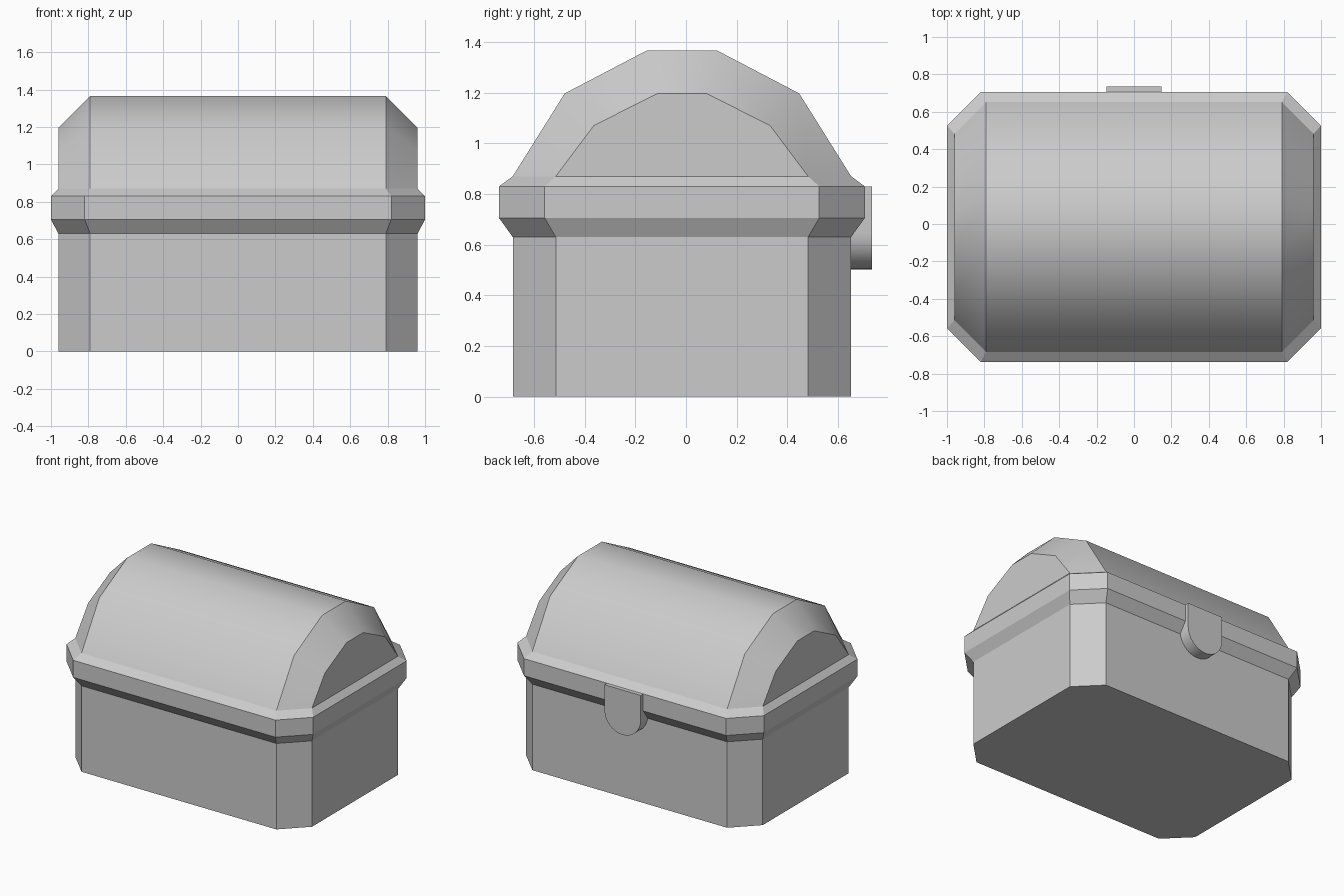
import bpy, bmesh, math

if "Cube" in bpy.data.objects:
    bpy.data.objects.remove(bpy.data.objects["Cube"])

YC = -0.016  # depth centre of the chest body


def octagon(hx, hy, cut, z):
    """Rectangle with cut corners, as a ring of points."""
    a, b = hx - cut, hy - cut
    return [(x, y + YC, z) for x, y in (
        (a, -hy), (hx, -b), (hx, b), (a, hy),
        (-a, hy), (-hx, b), (-hx, -b), (-a, -hy))]


def arch(x, half):
    """Mirror a half profile of (y, z) into a full arch at a given x."""
    pts = half + [(-y, z) for y, z in reversed(half)]
    return [(x, y + YC, z) for y, z in pts]


def loft(name, rings, smooth=None):
    """Skin a closed solid through rings with equal point counts."""
    bm = bmesh.new()
    loops = [[bm.verts.new(p) for p in ring] for ring in rings]
    n = len(loops[0])
    for lo, hi in zip(loops, loops[1:]):
        for i in range(n):
            j = (i + 1) % n
            bm.faces.new((lo[i], lo[j], hi[j], hi[i]))
    bm.faces.new(loops[0][::-1])
    bm.faces.new(loops[-1])
    bmesh.ops.recalc_face_normals(bm, faces=bm.faces[:])
    mesh = bpy.data.meshes.new(name)
    bm.to_mesh(mesh)
    bm.free()
    obj = bpy.data.objects.new(name, mesh)
    bpy.context.collection.objects.link(obj)
    if smooth:
        bpy.ops.object.select_all(action='DESELECT')
        obj.select_set(True)
        bpy.context.view_layer.objects.active = obj
        bpy.ops.object.shade_smooth_by_angle(angle=math.radians(smooth))
    return obj


# Box with cut corners, flaring out into the rim
loft("chest_box", [
    octagon(0.96, 0.668, 0.17, 0.0),
    octagon(0.96, 0.668, 0.17, 0.63),
    octagon(1.0, 0.722, 0.18, 0.705),
    octagon(1.0, 0.722, 0.18, 0.83),
])

# Sloped lip between the rim and the lid
loft("lid_lip", [
    octagon(1.0, 0.722, 0.18, 0.83),
    octagon(0.96, 0.668, 0.17, 0.87),
])

# Barrel lid with bevelled ends
full = [(-0.668, 0.87), (-0.463, 1.197), (-0.138, 1.367)]
end = [(-0.498, 0.87), (-0.348, 1.07), (-0.097, 1.197)]
loft("barrel_lid", [arch(-0.96, end), arch(-0.79, full),
                    arch(0.79, full), arch(0.96, end)], smooth=40)

# Lock plate on the back with a rounded lower edge
R, ZL = 0.147, 0.648
outline = [(R, 0.83), (-R, 0.83)]
outline += [(R * math.cos(t), ZL + R * math.sin(t))
            for t in (math.pi + math.pi * i / 16 for i in range(17))]
loft("lock_plate", [[(x, y, z) for x, z in outline] for y in (0.65, 0.735)],
     smooth=40)
